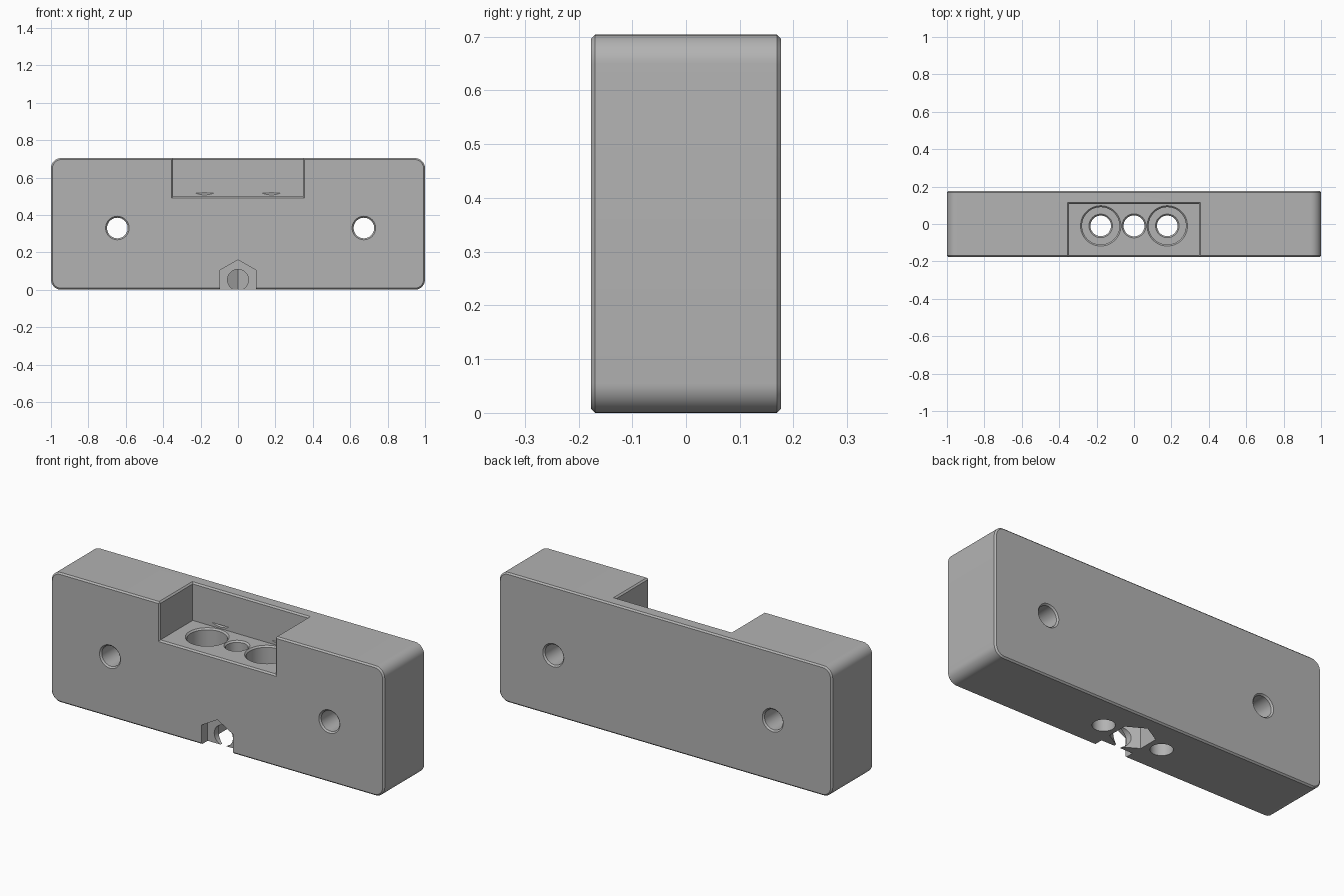
import bpy
import bmesh
import math

old = bpy.data.objects.get("Cube")
if old:
    bpy.data.objects.remove(old, do_unlink=True)

W, D, H = 1.0, 0.177, 0.704   # half width, half depth, height
C = 0.008                     # edge chamfer
OUT = 0.02                    # cutter overshoot
BOLT_Y = -0.01


def ring(cx, cy, r, n=48, turn=0.0):
    return [(cx + r * math.cos(turn + math.tau * i / n),
             cy + r * math.sin(turn + math.tau * i / n)) for i in range(n)]


def hexagon(cx, cy, r):
    return ring(cx, cy, r, 6, math.pi / 2)


def rect(x, lo, hi):
    return [(-x, lo), (x, lo), (x, hi), (-x, hi)]


def rounded_rect(x, lo, hi, r, n=10):
    pts = []
    corners = [(x - r, hi - r), (r - x, hi - r), (r - x, lo + r), (x - r, lo + r)]
    for q, (cx, cy) in enumerate(corners):
        for i in range(n + 1):
            a = math.pi / 2 * (q + i / n)
            pts.append((cx + r * math.cos(a), cy + r * math.sin(a)))
    return pts


def loft(name, axis, sections):
    """Solid through outlines given as (depth along axis, 2D points)."""
    bm = bmesh.new()
    loops = []
    for d, pts in sections:
        loops.append([bm.verts.new((u, d, v) if axis == "Y" else (u, v, d))
                      for u, v in pts])
    for a, b in zip(loops, loops[1:]):
        for i in range(len(a)):
            j = (i + 1) % len(a)
            bm.faces.new((a[i], a[j], b[j], b[i]))
    bm.faces.new(loops[0])
    bm.faces.new(loops[-1])
    bmesh.ops.recalc_face_normals(bm, faces=bm.faces)
    mesh = bpy.data.meshes.new(name)
    bm.to_mesh(mesh)
    bm.free()
    ob = bpy.data.objects.new(name, mesh)
    bpy.context.collection.objects.link(ob)
    return ob


def bore(axis, cx, cy, r, lo, hi, flare_lo=True, flare_hi=True):
    """Round hole between two surfaces, with countersunk rims."""
    secs = []
    if flare_lo:
        secs += [(lo - OUT, ring(cx, cy, r + C + OUT)), (lo + C, ring(cx, cy, r))]
    else:
        secs += [(lo, ring(cx, cy, r))]
    if flare_hi:
        secs += [(hi - C, ring(cx, cy, r)), (hi + OUT, ring(cx, cy, r + C + OUT))]
    else:
        secs += [(hi, ring(cx, cy, r))]
    return loft("bore_cutter", axis, secs)


# Chamfered block with rounded corners
small = rounded_rect(W - C, C, H - C, 0.055 - C)
full = rounded_rect(W, 0, H, 0.055)
body = loft("block_body", "Y", [(-D, small), (C - D, full), (D - C, full), (D, small)])

cutters = []

# Open pocket in the top front, with chamfered rims
PX, PY, PZ = 0.347, 0.107, 0.498
cutters.append(loft("pocket_cutter", "Z", [
    (PZ, rect(PX, -D - OUT, PY)), (H - C, rect(PX, -D - OUT, PY)),
    (H + OUT, rect(PX + C + OUT, -D - OUT, PY + C + OUT))]))
cutters.append(loft("pocket_front_cutter", "Y", [
    (-D - OUT, rect(PX + C + OUT, PZ - C - OUT, H + OUT)),
    (C - D, rect(PX, PZ, H + OUT))]))

# Mounting holes from front to back
for x in (-0.645, 0.673):
    cutters.append(bore("Y", x, 0.33, 0.055, -D, D))

# Counterbored bolt holes in the pocket floor
SEAT = PZ - 0.1
for x in (-0.178, 0.178):
    cutters.append(bore("Z", x, BOLT_Y, 0.1, SEAT, PZ, flare_lo=False))
    cutters.append(bore("Z", x, BOLT_Y, 0.055, 0, SEAT, flare_lo=False))
    cutters.append(loft("exit_cutter", "Z", [
        (-OUT, ring(x, BOLT_Y, 0.055)), (OUT, ring(x, BOLT_Y, 0.055))]))

# Centre hole with a nut recess underneath
cutters.append(bore("Z", 0, BOLT_Y, 0.056, 0.05, PZ, flare_lo=False))
cutters.append(loft("nut_cutter", "Z", [
    (-OUT, hexagon(0, BOLT_Y, 0.11)), (0.13, hexagon(0, BOLT_Y, 0.11))]))

# Front nut recess and cross hole meeting the centre hole
cutters.append(loft("front_nut_cutter", "Y", [
    (-D - OUT, hexagon(0, 0.05, 0.11)), (-0.124, hexagon(0, 0.05, 0.11))]))
cutters.append(loft("front_slot_cutter", "Y", [
    (-D - OUT, rect(0.11 * math.cos(math.pi / 6), -OUT, 0.06)),
    (-0.124, rect(0.11 * math.cos(math.pi / 6), -OUT, 0.06))]))
cutters.append(loft("cross_hole_cutter", "Y", [
    (-0.15, ring(0, 0.053, 0.056)), (BOLT_Y, ring(0, 0.053, 0.056))]))

# Cut everything from the block
bpy.ops.object.select_all(action="DESELECT")
bpy.context.view_layer.objects.active = body
body.select_set(True)
for cutter in cutters:
    cutter.hide_render = True
    mod = body.modifiers.new("cut", "BOOLEAN")
    mod.operation = "DIFFERENCE"
    mod.solver = "EXACT"
    mod.object = cutter
    bpy.ops.object.modifier_apply(modifier=mod.name)
    bpy.data.objects.remove(cutter, do_unlink=True)

# Plain grey finish
grey = bpy.data.materials.new("plain_grey")
grey.use_nodes = True
colour = (0.45, 0.45, 0.45, 1)
grey.diffuse_color = colour
grey.node_tree.nodes["Principled BSDF"].inputs["Base Color"].default_value = colour
body.data.materials.clear()
body.data.materials.append(grey)
bpy.ops.object.shade_smooth_by_angle(angle=math.radians(30))
